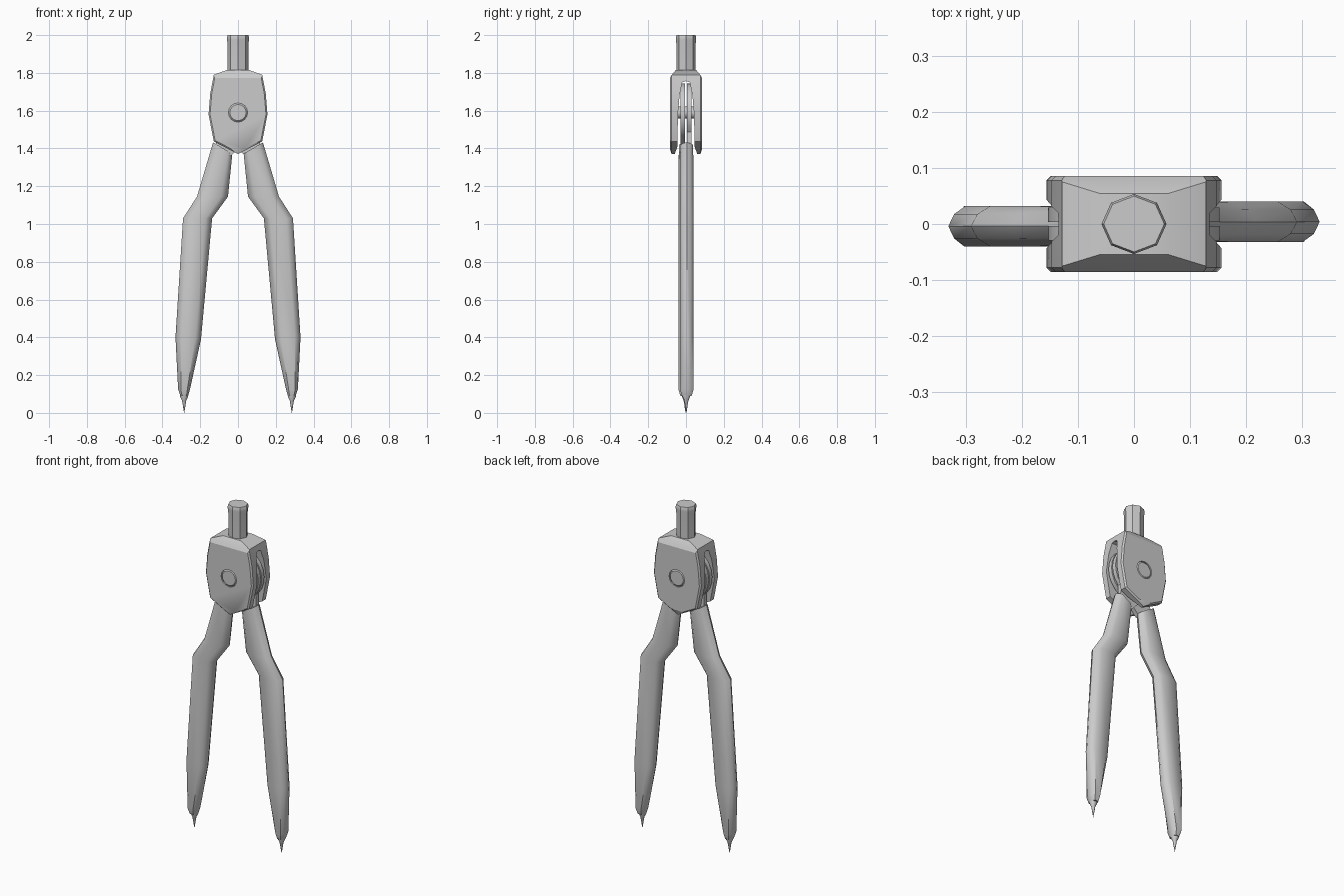
import bpy, bmesh
from math import sin, cos, pi, radians
from mathutils import Vector

if "Cube" in bpy.data.objects:
    bpy.data.objects.remove(bpy.data.objects["Cube"])


def loft(name, rings, smooth=35):
    """Skin a list of equal-length point rings and cap both ends."""
    bm = bmesh.new()
    vs = [[bm.verts.new(p) for p in ring] for ring in rings]
    n = len(rings[0])
    for a, b in zip(vs, vs[1:]):
        for i in range(n):
            j = (i + 1) % n
            bm.faces.new((a[i], a[j], b[j], b[i]))
    bm.faces.new(vs[0])
    bm.faces.new(vs[-1])
    bmesh.ops.recalc_face_normals(bm, faces=bm.faces)
    me = bpy.data.meshes.new(name)
    bm.to_mesh(me)
    bm.free()
    ob = bpy.data.objects.new(name, me)
    bpy.context.collection.objects.link(ob)
    shade(ob, smooth)
    return ob


def activate(ob):
    bpy.ops.object.select_all(action='DESELECT')
    ob.select_set(True)
    bpy.context.view_layer.objects.active = ob


def shade(ob, angle):
    activate(ob)
    bpy.ops.object.shade_smooth_by_angle(angle=radians(angle))


def lathe_z(name, profile, n, cx=0, cy=0, sy=1):
    return loft(name, [[(cx + r * cos(2 * pi * i / n), cy + sy * r * sin(2 * pi * i / n), z)
                        for i in range(n)] for r, z in profile])


def lathe_y(name, profile, n, cz):
    return loft(name, [[(r * cos(2 * pi * i / n), y, cz + r * sin(2 * pi * i / n))
                        for i in range(n)] for r, y in profile])


def boolean(ob, other, op):
    m = ob.modifiers.new(op, 'BOOLEAN')
    m.operation, m.object, m.solver = op, other, 'EXACT'
    activate(ob)
    bpy.ops.object.modifier_apply(modifier=m.name)
    bpy.data.objects.remove(other)


def mirrored(half):
    return half + [(-a, b) for a, b in reversed(half) if a > 1e-6]


PIVOT = 1.59
D = 0.086

# Yoke: front outline intersected with the forked side profile
outline = mirrored([(0, 1.37), (0.128, 1.437), (0.156, 1.58), (0.147, 1.69),
                    (0.128, 1.79), (0.06, 1.815)])
yoke = loft("yoke", [[(x, y, z) for x, z in outline] for y in (-D, D)])
bev = yoke.modifiers.new("edge", 'BEVEL')
bev.width, bev.segments, bev.limit_method, bev.angle_limit = 0.008, 1, 'ANGLE', radians(85)
activate(yoke)
bpy.ops.object.modifier_apply(modifier=bev.name)
fork = mirrored([(0, 1.757), (0.02, 1.75), (0.034, 1.68), (0.043, 1.58), (0.045, 1.41),
                 (0.062, 1.365), (0.074, 1.365), (0.09, 1.41), (0.09, 1.765),
                 (0.075, 1.79), (0.05, 1.82)])
boolean(yoke, loft("fork_cutter", [[(x, y, z) for y, z in fork] for x in (-0.3, 0.3)]), 'INTERSECT')
boolean(yoke, lathe_y("hole_cutter", [(0.051, -0.2), (0.051, 0.2)], 16, PIVOT), 'DIFFERENCE')
shade(yoke, 30)

# Pivot pin, thinner inside the fork, chamfered ends
half_pin = [(0.032, 0.045), (0.051, 0.046), (0.051, 0.078), (0.043, D)]
lathe_y("pivot_pin", [(r, -y) for r, y in reversed(half_pin)] + half_pin, 16, PIVOT)

# Eight-sided handle
lathe_z("handle", [(0.055, 1.76), (0.055, 1.95), (0.058, 1.975), (0.058, 1.99), (0.054, 2.0)],
        8, sy=0.92)

# Leg stations: outer x, z, inner x, z, half thickness
stations = [(0.132, 1.432, 0.03, 1.372, 0.034),
            (0.217, 1.145, 0.053, 1.145, 0.036),
            (0.291, 1.03, 0.137, 1.03, 0.036),
            (0.331, 0.40, 0.196, 0.39, 0.036),
            (0.317, 0.125, 0.254, 0.125, 0.036),
            (0.305, 0.09, 0.264, 0.09, 0.026)]
section = [(1, 0), (0.85, 0.6), (0.55, 1), (-0.55, 1), (-0.85, 0.6),
           (-1, 0), (-0.85, -0.6), (-0.55, -1), (0.55, -1), (0.85, -0.6)]

for side, k in (("right", 1), ("left", -1)):
    # Leg
    rings = []
    for xo, zo, xi, zi, t in stations:
        rings.append([(k * ((xo + xi) / 2 + u * (xo - xi) / 2), k * (0.004 + v * t),
                       (zo + zi) / 2 + u * (zo - zi) / 2) for u, v in section])
    loft(side + "_leg", rings, 40)

    # Hinge leaf: thin disc around the pivot with a tongue into the leg
    leaf = []
    for i in range(21):
        a = radians(-42 + i * 297 / 20)
        leaf.append((0.153 * cos(a), PIVOT + 0.153 * sin(a)))
    leaf += [(0.038, 1.36), (0.118, 1.405)]
    loft(side + "_hinge_leaf", [[(k * x, k * y, z) for x, z in leaf] for y in (0.004, 0.029)])

    # Needle point
    lathe_z(side + "_needle", [(0.021, 0.1), (0.021, 0.085), (0.011, 0.065), (0.0005, 0.0)],
            10, cx=k * 0.285, cy=k * 0.002)
